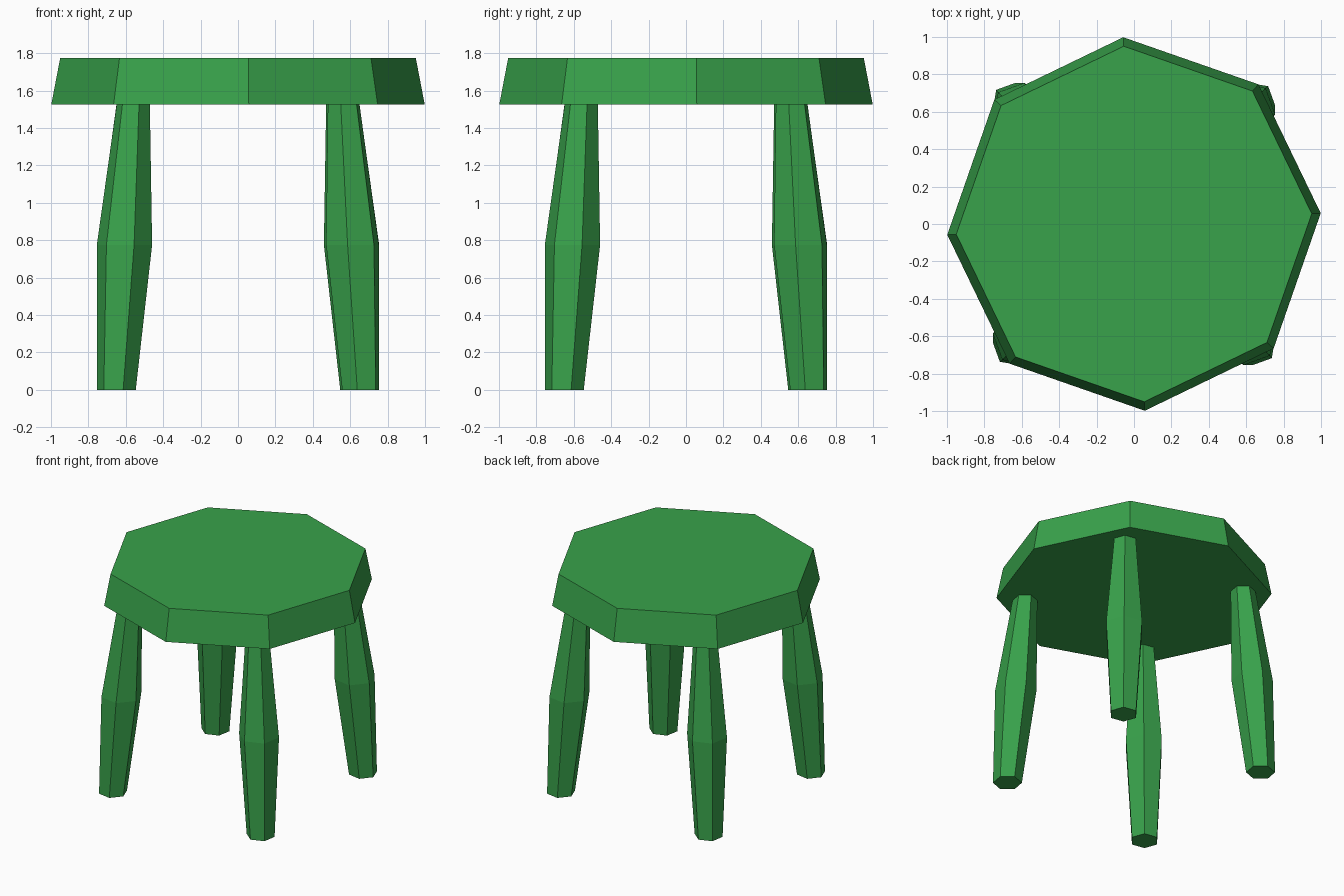
import bpy, bmesh
from math import cos, sin, radians
from mathutils import Matrix

if "Cube" in bpy.data.objects:
    bpy.data.objects.remove(bpy.data.objects["Cube"])

green = bpy.data.materials.new("green_paint")
green.diffuse_color = (0.04, 0.36, 0.07, 1)
green.use_nodes = True
green.node_tree.nodes["Principled BSDF"].inputs["Base Color"].default_value = green.diffuse_color


def loft(name, sides, start_deg, rings, spin_deg=0):
    """Closed faceted solid through (x, y, z, radius) rings, spun about z."""
    bm = bmesh.new()
    loops = []
    for x, y, z, r in rings:
        angles = [radians(start_deg + 360 * i / sides) for i in range(sides)]
        loops.append([bm.verts.new((x + r * cos(a), y + r * sin(a), z)) for a in angles])
    for low, high in zip(loops, loops[1:]):
        for i in range(sides):
            j = (i + 1) % sides
            bm.faces.new((low[i], low[j], high[j], high[i]))
    bm.faces.new(loops[0][::-1])
    bm.faces.new(loops[-1])
    bm.transform(Matrix.Rotation(radians(spin_deg), 4, 'Z'))
    mesh = bpy.data.meshes.new(name)
    bm.to_mesh(mesh)
    bm.free()
    mesh.materials.append(green)
    obj = bpy.data.objects.new(name, mesh)
    bpy.context.collection.objects.link(obj)
    return obj


# Octagonal seat, slightly tapered towards the top
loft("seat", 8, 3.3, [(0, 0, 1.525, 1.0), (0, 0, 1.775, 0.952)])

# Four splayed hexagonal legs, thickest in the middle
leg_rings = [(0.656, -0.65, 0, 0.105),
             (0.612, -0.607, 0.775, 0.15),
             (0.565, -0.56, 1.527, 0.09)]
names = ["front_right_leg", "back_right_leg", "back_left_leg", "front_left_leg"]
for i, name in enumerate(names):
    loft(name, 6, 20, leg_rings, 90 * i)
